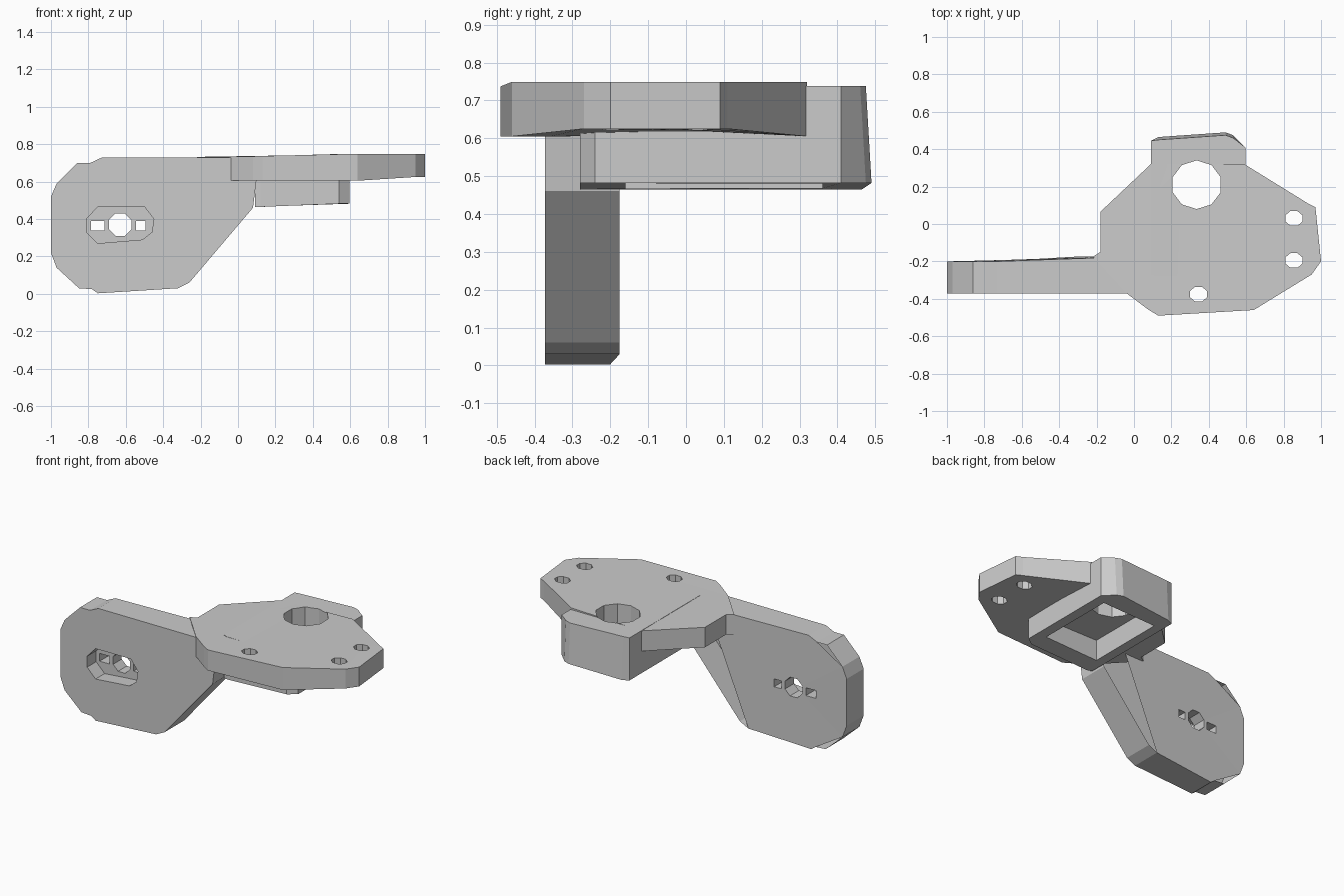
import bpy
import bmesh
from math import cos, sin, pi
from mathutils import Vector

cube = bpy.data.objects.get("Cube")
if cube:
    bpy.data.objects.remove(cube)

# Single grey finish
grey = bpy.data.materials.new("matte grey")
grey.use_nodes = True
colour = (0.6, 0.6, 0.6, 1)
grey.diffuse_color = colour
grey.node_tree.nodes["Principled BSDF"].inputs["Base Color"].default_value = colour


def prism(name, outline, low, high, axis="z"):
    """Extrude a 2D outline along z, or an x-z outline along y."""
    bm = bmesh.new()

    def put(u, v, w):
        return bm.verts.new((u, v, w) if axis == "z" else (u, w, v))

    a = [put(u, v, low) for u, v in outline]
    b = [put(u, v, high) for u, v in outline]
    bm.faces.new(a)
    bm.faces.new(b)
    for i in range(len(a)):
        j = (i + 1) % len(a)
        bm.faces.new((a[i], a[j], b[j], b[i]))
    bmesh.ops.recalc_face_normals(bm, faces=bm.faces)
    mesh = bpy.data.meshes.new(name)
    bm.to_mesh(mesh)
    bm.free()
    mesh.materials.append(grey)
    obj = bpy.data.objects.new(name, mesh)
    bpy.context.collection.objects.link(obj)
    return obj


def ring(cx, cy, rx, ry, sides=8):
    return [(cx + rx * cos(2 * pi * (i + 0.5) / sides),
             cy + ry * sin(2 * pi * (i + 0.5) / sides)) for i in range(sides)]


def rect(x0, x1, y0, y1):
    return [(x0, y0), (x1, y0), (x1, y1), (x0, y1)]


def cut(obj, outline, low, high, axis="z"):
    """Subtract a prism and bake the result."""
    cutter = prism("cutter", outline, low, high, axis)
    cutter.hide_render = True
    mod = obj.modifiers.new("cut", "BOOLEAN")
    mod.operation = "DIFFERENCE"
    mod.solver = "EXACT"
    mod.object = cutter
    graph = bpy.context.evaluated_depsgraph_get()
    mesh = bpy.data.meshes.new_from_object(obj.evaluated_get(graph))
    obj.modifiers.clear()
    obj.data = mesh
    bpy.data.objects.remove(cutter)


# Upright side arm
arm = prism("side_arm", [
    (-1, 0.22), (-0.97, 0.14), (-0.85, 0.03), (-0.78, 0.025), (-0.75, 0.003),
    (-0.32, 0.03), (-0.26, 0.06), (0.08, 0.46), (0.1, 0.62), (-0.03, 0.728),
    (-0.73, 0.728), (-0.79, 0.7), (-0.86, 0.7), (-0.97, 0.59), (-1, 0.52)],
    -0.372, -0.2, "y")
for v in arm.data.vertices:
    if v.co.y > -0.3 and v.co.x > -0.4:
        v.co.y = -0.175

# Oblong recess and three openings through the arm
cut(arm, [(-0.81, 0.33), (-0.75, 0.27), (-0.51, 0.29), (-0.46, 0.33),
          (-0.45, 0.4), (-0.5, 0.465), (-0.75, 0.465), (-0.81, 0.4)],
    -0.5, -0.28, "y")
cut(arm, ring(-0.63, 0.37, 0.065, 0.065), -0.5, 0, "y")
for x0, x1 in ((-0.785, -0.715), (-0.545, -0.495)):
    cut(arm, rect(x0, x1, 0.34, 0.39), -0.5, 0, "y")

# Flat top plate, slightly rising and thinning toward its far end
plate = prism("top_plate", [
    (-0.18, 0.065), (-0.18, -0.15), (-0.22, -0.175), (-0.04, -0.37),
    (0.08, -0.46), (0.13, -0.49), (0.64, -0.46), (0.95, -0.27), (1, -0.2),
    (0.97, 0.09), (0.93, 0.11), (0.59, 0.32), (0.09, 0.32)], 0.605, 0.75)
for v in plate.data.vertices:
    if v.co.z > 0.7:
        v.co.z = min(0.749, 0.733 + 0.03 * max(0, v.co.x))
    elif v.co.x > 0.9:
        v.co.z = 0.625

# Housing below the plate, with an open pocket underneath
housing = prism("housing", [
    (0.09, -0.27), (0.12, -0.28), (0.54, -0.28), (0.595, -0.24), (0.595, 0.41),
    (0.53, 0.475), (0.49, 0.49), (0.13, 0.465), (0.09, 0.445)], 0.465, 0.738)
for v in housing.data.vertices:
    if v.co.z < 0.6 and v.co.x > 0.45:
        v.co.z = 0.482
    if v.co.z > 0.6 and v.co.y > 0.46:
        v.co.y -= 0.015
cut(housing, rect(0.15, 0.53, -0.16, 0.36), 0.3, 0.6)

# Large round opening through plate and housing, and three bolt holes
for part in (plate, housing):
    cut(part, ring(0.335, 0.21, 0.135, 0.13, 10), 0.55, 0.9)
for x, y in ((0.855, 0.03), (0.855, -0.195), (0.345, -0.375)):
    cut(plate, ring(x, y, 0.05, 0.042), 0.4, 0.9)
